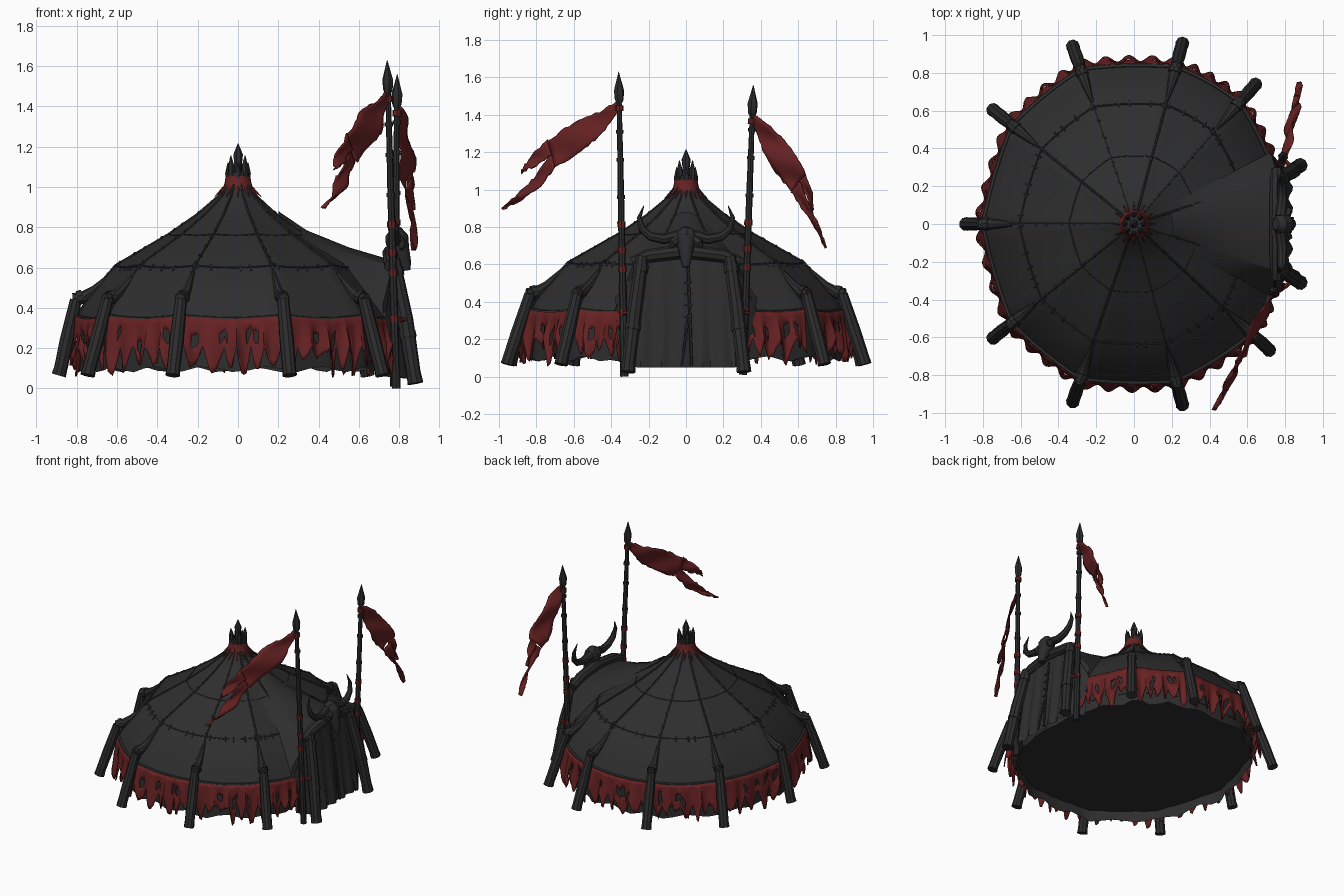
import bpy, bmesh, math, random
from mathutils import Vector as V

if "Cube" in bpy.data.objects:
    bpy.data.objects.remove(bpy.data.objects["Cube"])

random.seed(4)


def material(name, col):
    m = bpy.data.materials.new(name)
    m.diffuse_color = (*col, 1)
    m.use_nodes = True
    m.node_tree.nodes["Principled BSDF"].inputs["Base Color"].default_value = m.diffuse_color
    return m


CLOTH = material("charcoal cloth", (0.027, 0.027, 0.027))
WOOD = material("dark wood", (0.025, 0.025, 0.025))
RED = material("dark red cloth", (0.135, 0.0155, 0.0165))


def finish(name, bm, mat, thick=0):
    bmesh.ops.recalc_face_normals(bm, faces=bm.faces)
    me = bpy.data.meshes.new(name)
    bm.to_mesh(me)
    bm.free()
    me.materials.append(mat)
    ob = bpy.data.objects.new(name, me)
    bpy.context.collection.objects.link(ob)
    if thick:
        mod = ob.modifiers.new("thickness", 'SOLIDIFY')
        mod.thickness, mod.offset = thick, 0
    return ob


def tube(bm, pts, radii, sides=8):
    """Capped tube through points, one radius per point."""
    pts = [V(p) for p in pts]
    if not isinstance(radii, (list, tuple)):
        radii = [radii] * len(pts)
    n, rings = None, []
    for i, p in enumerate(pts):
        t = (pts[min(i + 1, len(pts) - 1)] - pts[max(i - 1, 0)]).normalized()
        n = (n - t * n.dot(t)).normalized() if n else t.orthogonal().normalized()
        b = t.cross(n)
        rings.append([bm.verts.new(p + radii[i] * (n * math.cos(k * math.tau / sides) + b * math.sin(k * math.tau / sides)))
                      for k in range(sides)])
    for a, c in zip(rings, rings[1:]):
        for k in range(sides):
            j = (k + 1) % sides
            bm.faces.new((a[k], a[j], c[j], c[k]))
    bm.faces.new(rings[0])
    bm.faces.new(rings[-1])


def grid(bm, rows, skip=lambda i, j: False):
    vs = [[bm.verts.new(p) for p in row] for row in rows]
    for i in range(len(vs) - 1):
        for j in range(len(vs[0]) - 1):
            if not skip(i, j):
                bm.faces.new((vs[i][j], vs[i][j + 1], vs[i + 1][j + 1], vs[i + 1][j]))


def interp(table, x):
    for (a, p), (b, q) in zip(table, table[1:]):
        if x <= b:
            return p + (q - p) * (x - a) / (b - a)
    return table[-1][1]


# Tent plan: ridge angles and radii; roof profile as (fraction of radius, z)
ANG = [18, 49, 75, 109, 141, 180, 219, 251, 285, 317, 342]
RAD = [0.79, 0.85, 0.86, 0.865, 0.83, 0.80, 0.83, 0.865, 0.86, 0.85, 0.79]
N = len(ANG)
PROFILE = [(0.05, 1.05), (0.075, 1.01), (0.12, 0.955), (0.25, 0.865), (0.43, 0.765),
           (0.76, 0.61), (0.93, 0.45), (1.0, 0.355)]


def ridge(i, r):
    a = math.radians(ANG[i % N])
    return V((r * math.cos(a), r * math.sin(a), 0))


def plan(i, u, f=1.0):
    p = ridge(i, RAD[i % N]).lerp(ridge(i + 1, RAD[(i + 1) % N]), u)
    return p * f * (1 + 0.016 * math.sin(math.pi * u))


def roof(i, u, f, lift=0.0):
    p = plan(i, u, f)
    p.z = interp(PROFILE, f) - 0.015 * f * math.sin(math.pi * u) + lift
    return p


S = 6
around = [(i, s / S) for i in range(N) for s in range(S)] + [(0, 0)]
bm = bmesh.new()
grid(bm, [[roof(i, u, f) for i, u in around] for f, z in PROFILE])
finish("roof", bm, CLOTH)

# Wall with rippled lower edge
bm = bmesh.new()
rows = []
for t in (0, 0.5, 1):
    row = []
    for k, (i, u) in enumerate(around):
        p = plan(i, u, 0.985 + 0.012 * t * math.sin(k * 2.1))
        p.z = 0.36 - t * (0.265 + 0.015 * math.sin(k * 1.7))
        row.append(p)
    row[-1] = row[0].copy()
    rows.append(row)
grid(bm, rows)
finish("wall", bm, CLOTH)

# Flat underside set up inside the wall
bm = bmesh.new()
bm.faces.new([bm.verts.new(plan(i, u, 0.985) + V((0, 0, 0.17))) for i, u in reversed(around[:-1])])
ob = finish("underside", bm, CLOTH)
if ob.data.polygons[0].normal.z > 0:
    ob.data.flip_normals()

# Seams, hem and cross stitches
bm = bmesh.new()
for i in range(N):
    tube(bm, [roof(i, 0, f, 0.001) for f, z in PROFILE], 0.006, 6)
    for k in range(9):
        f = 0.25 + k * 0.08 + random.uniform(-0.02, 0.02)
        tube(bm, [roof(i - 1, 0.97, f, 0.004), roof(i, 0, f, 0.007), roof(i, 0.03, f + 0.01, 0.004)], 0.005, 4)
for f, r in ((0.43, 0.003), (0.76, 0.005), (1.0, 0.014)):
    tube(bm, [roof(i, u, f, 0.001) for i, u in around], r, 6)
for i in range(N):
    for k in range(5):
        u = (k + random.random()) / 5
        tube(bm, [roof(i, u, 0.745, 0.004), roof(i, u + 0.01, 0.78, 0.004)], 0.005, 4)
finish("seams_and_stitches", bm, CLOTH)

# Ragged red valance between posts, with torn holes
bm = bmesh.new()
C, ROWS = 40, 8
for i in range(N - 1):
    depth, c = [], 0
    while len(depth) <= C:
        w, tip = random.choice((5, 6, 8, 9)), random.uniform(0.19, 0.29)
        depth += [0.14 + (tip - 0.14) * min(1, 1.25 * (1 - abs(2 * k / w - 1))) + random.uniform(-0.012, 0.012)
                  for k in range(w)]
    holes = set()
    for h in range(4):
        a, b = random.randint(3, C - 6), random.randint(2, 4)
        holes |= {(b, a), (b, a + 1), (b + 1, a), (b + 1, a + 1)} | ({(b, a + 2), (b + 1, a + 2)} if h % 2 else set())
    rows = []
    for r in range(ROWS + 1):
        t, row = r / ROWS, []
        for k in range(C + 1):
            u = 0.045 + 0.91 * k / C
            p = plan(i, u, 1.014 + t * (0.03 + 0.02 * math.sin(k * 0.62 + i)))
            p.z = 0.36 - 0.015 * math.sin(math.pi * u) - t * depth[k]
            row.append(p)
        rows.append(row)
    grid(bm, rows, lambda a, b: (a, b) in holes)
finish("red_valance", bm, RED, 0.008)

# Leaning posts, rafter ends and rope knots
bm, knots = bmesh.new(), bmesh.new()
for i in range(1, N - 1):
    R, out = RAD[i], 0.09 if i == 5 else 0.13

    def at(dr, z):
        return ridge(i, R + dr) + V((0, 0, z))
    tube(bm, [at(out, 0.065), at(out - 0.01, 0.1), at(out * 0.55, 0.24), at(0.005, 0.44)], [0.037, 0.034, 0.036, 0.03], 9)
    tube(bm, [at(0.02, 0.445), at(-0.03, 0.45), at(-0.09, 0.49), at(-0.2, 0.595)], [0.028, 0.031, 0.022, 0.006], 8)
    tube(knots, [at(-0.005, 0.448), at(-0.03, 0.455)], 0.036, 9)
finish("side_posts", bm, WOOD)
finish("post_ropes", knots, WOOD)

# Porch: roof following the door ridges, sloped wings, side walls, rippled door cloth
bm = bmesh.new()
us = [-1 + k / 12 for k in range(25)]
rows = []
for x, hw, z in ((0.2, 0.07, 0.88), (0.34, 0.12, 0.785), (0.55, 0.19, 0.70), (0.77, 0.25, 0.635)):
    wx, wy = x * 0.95, x * 0.5
    wz = interp(PROFILE, math.hypot(wx, wy) / 0.82) - 0.01
    rows.append([V((wx, -wy, wz))] + [V((x, u * hw, z - 0.03 * u * u)) for u in us] + [V((wx, wy, wz))])
grid(bm, rows)
grid(bm, [[V((0.76 + 0.07 * t + 0.01 * (0.3 + t) * math.sin(k * 1.3), u * 0.25 * (1 + 0.06 * t),
              (0.63 - 0.03 * u * u) * (1 - t) + 0.05 * t)) for k, u in enumerate(us)] for t in (0, 0.33, 0.66, 1)])
for s in (-1, 1):
    grid(bm, [[V((0.72, s * 0.38, 0.42)), V((0.765, s * 0.25, 0.605))],
              [V((0.72, s * 0.33, 0.06)), V((0.83, s * 0.265, 0.05))]])
finish("porch_cloth", bm, CLOTH)
bm = bmesh.new()
tube(bm, [(0.775, 0.01, 0.6), (0.81, 0.02, 0.35), (0.84, 0.03, 0.06)], 0.008, 6)
tube(bm, [(0.81, 0.015, 0.33), (0.842, -0.025, 0.06)], 0.007, 6)
for k in range(6):
    tube(bm, [(0.795 + k * 0.007, -0.01, 0.5 - k * 0.06), (0.795 + k * 0.007, 0.035, 0.505 - k * 0.06)], 0.005, 4)
finish("door_lacing", bm, CLOTH)

# Door frame
bm = bmesh.new()
for s in (-1, 1):
    tube(bm, [(0.88, s * 0.31, 0.025), (0.87, s * 0.305, 0.08), (0.83, s * 0.275, 0.34), (0.77, s * 0.235, 0.64)],
         [0.04, 0.036, 0.04, 0.034], 9)
    tube(bm, [(0.845, s * 0.285, 0.25), (0.838, s * 0.28, 0.28)], 0.043, 9)
    tube(bm, [(0.785, s * 0.245, 0.56), (0.778, s * 0.24, 0.6)], 0.041, 9)
tube(bm, [(0.755, -0.29, 0.61), (0.755, -0.2, 0.645), (0.755, 0, 0.67), (0.755, 0.2, 0.645), (0.755, 0.29, 0.61)],
     [0.03, 0.037, 0.04, 0.037, 0.03], 9)
finish("door_frame", bm, WOOD)

# Horned skull above the door
bm = bmesh.new()
tube(bm, [(0.75, 0, 0.78), (0.77, 0, 0.765), (0.79, 0, 0.735), (0.81, 0, 0.68), (0.83, 0, 0.62), (0.835, 0, 0.585)],
     [0.03, 0.052, 0.06, 0.042, 0.03, 0.02], 10)
for s in (-1, 1):
    tube(bm, [(0.80, s * 0.035, 0.74), (0.815, s * 0.07, 0.715), (0.81, s * 0.085, 0.69)], [0.024, 0.025, 0.01], 7)
    tube(bm, [(0.775, s * 0.04, 0.755), (0.785, s * 0.12, 0.735), (0.785, s * 0.19, 0.75), (0.78, s * 0.235, 0.79),
              (0.77, s * 0.25, 0.85), (0.76, s * 0.225, 0.915)], [0.03, 0.027, 0.024, 0.02, 0.013, 0.002], 8)
finish("horned_skull", bm, WOOD)

# Crown of stakes with red wrap and hanging strips
bm = bmesh.new()
for k in range(8):
    a = k * math.tau / 8
    c, s, h = math.cos(a), math.sin(a), 1.12 + 0.035 * (k % 2)
    tube(bm, [(0.045 * c, 0.045 * s, 0.98), (0.048 * c, 0.048 * s, h - 0.05), (0.05 * c, 0.05 * s, h)], [0.017, 0.016, 0.002], 6)
tube(bm, [(0, 0, 0.98), (0, 0, 1.12), (0, 0, 1.16), (0, 0, 1.215)], [0.025, 0.02, 0.025, 0.002], 7)
tube(bm, [(0, 0, 1.05), (0, 0, 1.075)], 0.058, 10)
finish("crown_stakes", bm, WOOD)
bm = bmesh.new()
tube(bm, [(0, 0, 0.985), (0, 0, 1.01), (0, 0, 1.03), (0, 0, 1.055)], [0.078, 0.07, 0.065, 0.061], 14)
for k in range(12):
    a = k * math.tau / 12
    c, s = math.cos(a), math.sin(a)
    tube(bm, [(0.07 * c, 0.07 * s, 0.995), (0.115 * c, 0.115 * s, 0.952)], [0.009, 0.002], 5)
finish("crown_wrap", bm, RED)

# Two spear poles with red bindings
bm, wraps = bmesh.new(), bmesh.new()
for base, top in (((0.785, -0.33, 0.0), (0.74, -0.36, 1.63)), ((0.775, 0.305, 0.01), (0.79, 0.36, 1.56))):
    base, top = V(base), V(top)
    L = (top - base).length

    def on(d):
        return base.lerp(top, d / L)
    tube(bm, [base, on(0.5), on(1.0), on(L - 0.13)], [0.022, 0.019, 0.017, 0.013], 8)
    tube(bm, [on(L - 0.17), on(L - 0.15), on(L - 0.1), on(L)], [0.014, 0.024, 0.028, 0.001], 6)
    for d in (0.2, 0.47, 0.95, 1.15, 1.3):
        tube(bm, [on(d), on(d + 0.02)], 0.021, 8)
    for d in (0.33, 0.56, 0.66, 0.8, L - 0.21):
        tube(wraps, [on(d), on(d + 0.03)], 0.0225, 8)
finish("spear_poles", bm, WOOD)
for s in (-1, 1):
    tube(wraps, [(0.8, s * 0.335, 0.34), (0.86, s * 0.27, 0.345)], 0.012, 6)
finish("pole_bindings", wraps, RED)


def flag(name, x_of_y, ribbons, tilt):
    """Each ribbon: list of (y, z of upper edge, y, z of lower edge)."""
    fb = bmesh.new()
    for rib in ribbons:
        rows, M = [], 6
        for k in range((len(rib) - 1) * M + 1):
            i = min(k // M, len(rib) - 2)
            y1, z1, y2, z2 = (a + (b - a) * (k / M - i) for a, b in zip(rib[i], rib[i + 1]))
            row = []
            for j in range(7):
                t = j / 6
                y, z = y1 + (y2 - y1) * t, z1 + (z2 - z1) * t
                if j in (0, 6):
                    z += random.uniform(-0.008, 0.008)
                w = abs(z1 - z2) / 0.15
                row.append(V((x_of_y(y) + tilt * w * (t - 0.5) + 0.015 * math.sin(k * 0.5 + 4 * t) * min(1, k / 5), y, z)))
            rows.append(row)
        grid(fb, rows)
    finish(name, fb, RED, 0.008)


# Torn flags with two tails each
flag("tall_flag", lambda y: 0.74 + 0.5 * (y + 0.36), [
    [(-0.36, 1.47, -0.36, 1.42), (-0.46, 1.42, -0.45, 1.30), (-0.60, 1.36, -0.56, 1.20), (-0.74, 1.26, -0.70, 1.12)],
    [(-0.74, 1.26, -0.72, 1.18), (-0.82, 1.19, -0.80, 1.13), (-0.88, 1.10, -0.88, 1.09)],
    [(-0.72, 1.20, -0.70, 1.12), (-0.80, 1.08, -0.78, 1.02), (-0.88, 0.99, -0.87, 0.95), (-0.985, 0.90, -0.98, 0.895)]], 0.04)
flag("short_flag", lambda y: 0.80 + 0.2 * (y - 0.36), [
    [(0.36, 1.40, 0.36, 1.35), (0.47, 1.32, 0.41, 1.21), (0.58, 1.20, 0.48, 1.09), (0.64, 1.08, 0.56, 0.99)],
    [(0.64, 1.08, 0.60, 1.04), (0.675, 0.98, 0.645, 0.97), (0.68, 0.89, 0.675, 0.885)],
    [(0.61, 1.04, 0.56, 0.99), (0.66, 0.91, 0.62, 0.90), (0.71, 0.81, 0.69, 0.80), (0.75, 0.69, 0.745, 0.685)]], -0.05)

bpy.ops.object.select_all(action='SELECT')
bpy.context.view_layer.objects.active = bpy.data.objects["roof"]
bpy.ops.object.shade_smooth_by_angle(angle=math.radians(35))
